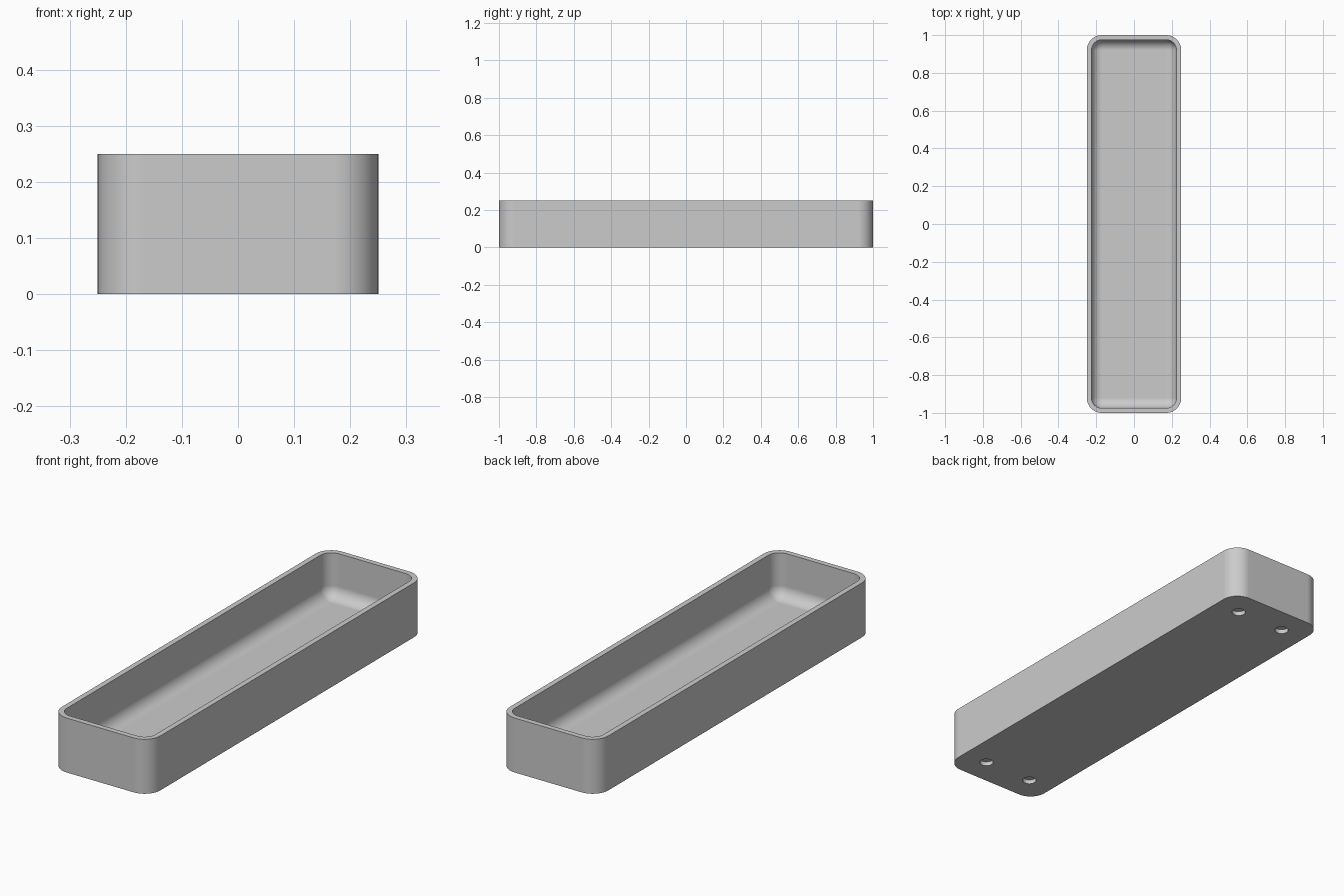
import bpy
import bmesh
from math import sin, cos, pi, radians

LENGTH, WIDTH, HEIGHT = 2.0, 0.5, 0.25
CORNER, WALL, FLOOR = 0.08, 0.025, 0.045
FILLET = CORNER - WALL
STEPS = 12

cube = bpy.data.objects.get("Cube")
if cube:
    bpy.data.objects.remove(cube, do_unlink=True)

grey = bpy.data.materials.new("plain grey")
grey.use_nodes = True
colour = (0.6, 0.6, 0.6, 1)
grey.diffuse_color = colour
grey.node_tree.nodes["Principled BSDF"].inputs["Base Color"].default_value = colour


def make_object(name, bm):
    mesh = bpy.data.meshes.new(name)
    bm.to_mesh(mesh)
    bm.free()
    mesh.materials.append(grey)
    obj = bpy.data.objects.new(name, mesh)
    bpy.context.collection.objects.link(obj)
    return obj


def rounded_ring(bm, inset, z):
    """Rounded rectangle, moved inwards by inset, at height z."""
    r = CORNER - inset
    ring = []
    for q, (sx, sy) in enumerate([(1, 1), (-1, 1), (-1, -1), (1, -1)]):
        cx = sx * (WIDTH / 2 - CORNER)
        cy = sy * (LENGTH / 2 - CORNER)
        for i in range(STEPS + 1):
            a = (q + i / STEPS) * pi / 2
            ring.append(bm.verts.new((cx + r * cos(a), cy + r * sin(a), z)))
    return ring


# Tray body: outer wall, rim, inner wall, filleted floor edge
levels = [(0, 0), (0, HEIGHT), (WALL, HEIGHT)]
for i in range(STEPS + 1):
    a = i / STEPS * pi / 2
    levels.append((WALL + FILLET * (1 - cos(a)), FLOOR + FILLET * (1 - sin(a))))

bm = bmesh.new()
rings = [rounded_ring(bm, *level) for level in levels]
for low, high in zip(rings, rings[1:]):
    for i in range(len(low)):
        j = (i + 1) % len(low)
        bm.faces.new((low[i], low[j], high[j], high[i]))
bm.faces.new(list(reversed(rings[0])))
bm.faces.new(rings[-1])
bmesh.ops.remove_doubles(bm, verts=bm.verts, dist=0.0001)
bmesh.ops.recalc_face_normals(bm, faces=bm.faces)
tray = make_object("tray", bm)

# Four blind round holes in the underside
bm = bmesh.new()
for sx in (-1, 1):
    for sy in (-1, 1):
        peg = bmesh.ops.create_cone(bm, cap_ends=True, segments=32,
                                    radius1=0.03, radius2=0.03, depth=0.04)
        bmesh.ops.translate(bm, verts=peg["verts"], vec=(sx * 0.125, sy * 0.875, 0))
cutter = make_object("hole_cutter", bm)
cutter.hide_render = True

cut = tray.modifiers.new("underside holes", 'BOOLEAN')
cut.operation = 'DIFFERENCE'
cut.solver = 'EXACT'
cut.object = cutter

bpy.ops.object.select_all(action='DESELECT')
tray.select_set(True)
bpy.context.view_layer.objects.active = tray
bpy.ops.object.modifier_apply(modifier=cut.name)
bpy.data.objects.remove(cutter, do_unlink=True)

# Smooth corners, crisp rim and hole edges, flat large faces
bpy.ops.object.shade_smooth_by_angle(angle=radians(30))
weighted = tray.modifiers.new("flat faces", 'WEIGHTED_NORMAL')
weighted.keep_sharp = True
